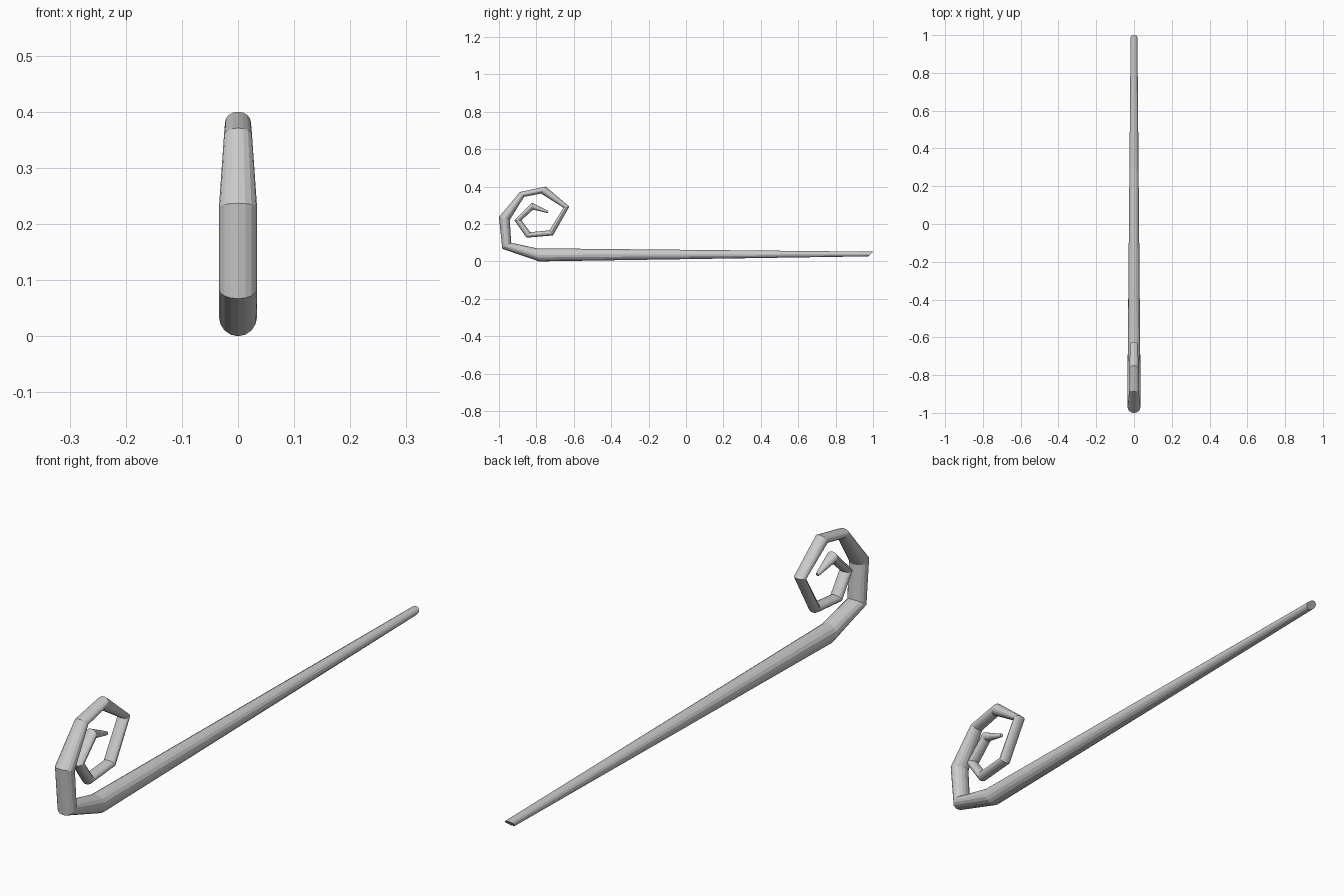
import bpy, bmesh, math
from mathutils import Vector

if "Cube" in bpy.data.objects:
    bpy.data.objects.remove(bpy.data.objects["Cube"])

SIDES = 16

# Mitred rings along the staff: outer (y, z), inner (y, z), half width in x
RINGS = [
    ((0.975, 0.027), (1.0, 0.052), 0.018),      # foot end, cut at a slant
    ((-0.785, 0.0), (-0.797, 0.070), 0.034),    # start of the crook
    ((-0.982, 0.067), (-0.935, 0.100), 0.034),
    ((-1.0, 0.237), (-0.942, 0.222), 0.034),
    ((-0.888, 0.371), (-0.866, 0.345), 0.025),
    ((-0.750, 0.400), (-0.775, 0.363), 0.023),
    ((-0.624, 0.293), (-0.655, 0.287), 0.022),
    ((-0.711, 0.139), (-0.730, 0.166), 0.022),
    ((-0.852, 0.127), (-0.833, 0.156), 0.022),
    ((-0.917, 0.219), (-0.880, 0.220), 0.022),
    ((-0.823, 0.313), (-0.818, 0.277), 0.021),
    ((-0.735, 0.270), (-0.739, 0.258), 0.006),  # curled tip
]


def loft(name, rings):
    """Skin elliptical rings into one capped tube."""
    bm = bmesh.new()
    loops = []
    for outer, inner, half in rings:
        o, i = Vector((0, *outer)), Vector((0, *inner))
        mid, arm = (o + i) / 2, (o - i) / 2
        loop = []
        for k in range(SIDES):
            a = 2 * math.pi * k / SIDES
            loop.append(bm.verts.new(mid + arm * math.cos(a) + Vector((half * math.sin(a), 0, 0))))
        loops.append(loop)
    for a, b in zip(loops, loops[1:]):
        for k in range(SIDES):
            n = (k + 1) % SIDES
            bm.faces.new((a[k], a[n], b[n], b[k]))
    bm.faces.new(loops[0])
    bm.faces.new(loops[-1])
    bmesh.ops.recalc_face_normals(bm, faces=bm.faces[:])
    mesh = bpy.data.meshes.new(name)
    bm.to_mesh(mesh)
    bm.free()
    obj = bpy.data.objects.new(name, mesh)
    bpy.context.collection.objects.link(obj)
    return obj


# Staff with spiral crook
loft("spiral_staff", RINGS)
